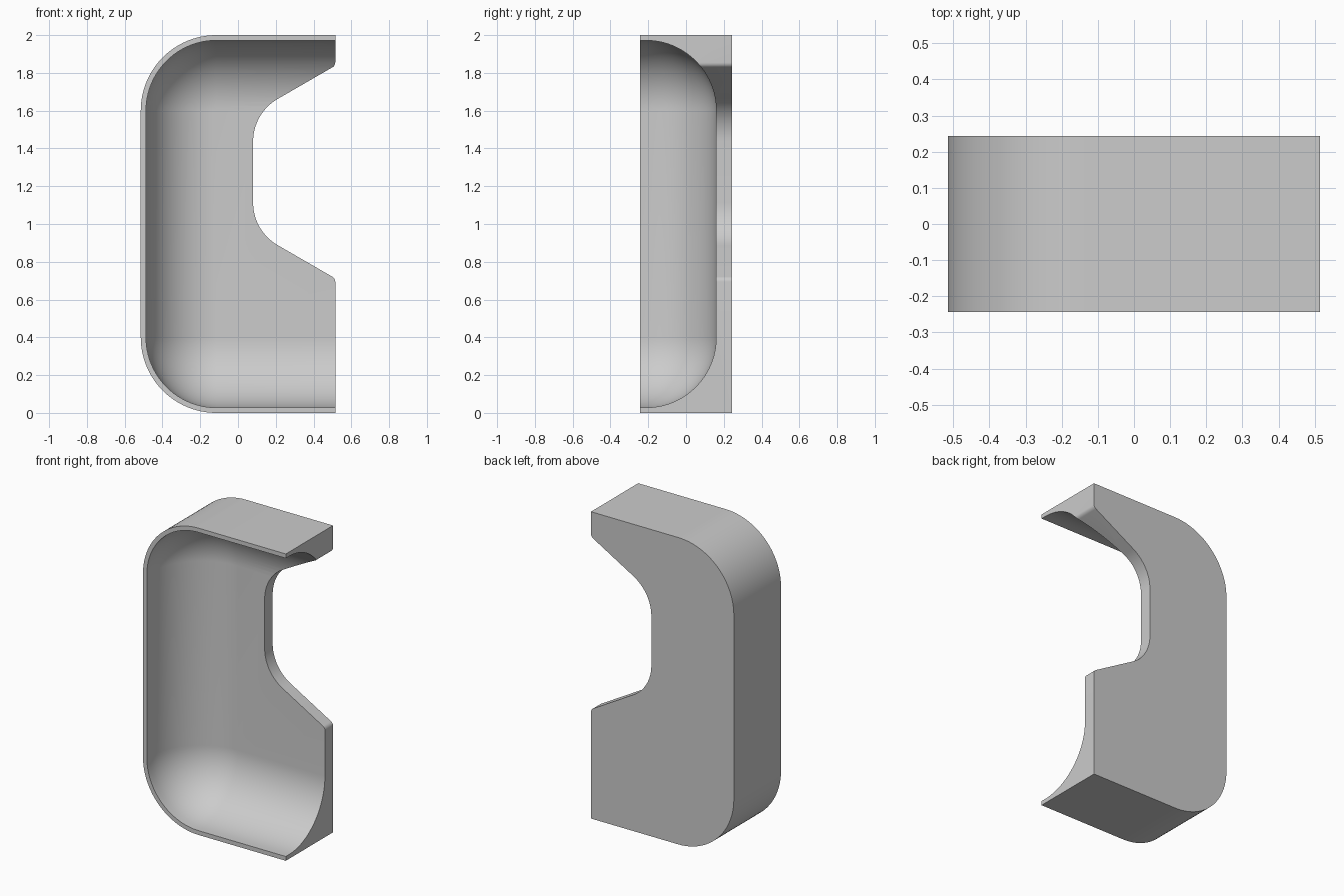
import bpy, bmesh, math
from mathutils import Vector

if "Cube" in bpy.data.objects:
    bpy.data.objects.remove(bpy.data.objects["Cube"], do_unlink=True)

HALF_X, HALF_Y, HEIGHT = 0.515, 0.243, 2.0
CORNER, WALL, FLOOR_Y = 0.4, 0.028, 0.16

grey = bpy.data.materials.new("plain_grey")
grey.use_nodes = True
colour = (0.6, 0.6, 0.6, 1)
grey.diffuse_color = colour
grey.node_tree.nodes["Principled BSDF"].inputs["Base Color"].default_value = colour


def rounded(corners):
    """Outline in x and z from (x, z, radius, steps) corners, each filleted."""
    pts = []
    for i, (x, z, r, steps) in enumerate(corners):
        p = Vector((x, z))
        if not steps:
            pts.append(p)
            continue
        a = (Vector(corners[i - 1][:2]) - p).normalized()
        b = (Vector(corners[(i + 1) % len(corners)][:2]) - p).normalized()
        half = a.angle(b) / 2
        centre = p + (a + b).normalized() * r / math.sin(half)
        start = p + a * r / math.tan(half) - centre
        sweep = math.pi - 2 * half
        sign = 1 if a.x * b.y - a.y * b.x < 0 else -1
        for k in range(steps + 1):
            t = sign * sweep * k / steps
            c, s = math.cos(t), math.sin(t)
            pts.append(centre + Vector((start.x * c - start.y * s,
                                        start.x * s + start.y * c)))
    return pts


def loft(name, rings):
    """Closed solid through (y, outline) rings of equal point count."""
    bm = bmesh.new()
    rows = [[bm.verts.new((p.x, y, p.y)) for p in pts] for y, pts in rings]
    for low, high in zip(rows, rows[1:]):
        for i in range(len(low)):
            bm.faces.new((low[i - 1], low[i], high[i], high[i - 1]))
    bm.faces.new(rows[0])
    bm.faces.new(rows[-1])
    bmesh.ops.remove_doubles(bm, verts=bm.verts, dist=1e-5)
    bmesh.ops.recalc_face_normals(bm, faces=bm.faces)
    mesh = bpy.data.meshes.new(name)
    bm.to_mesh(mesh)
    bm.free()
    mesh.materials.append(grey)
    obj = bpy.data.objects.new(name, mesh)
    bpy.context.collection.objects.link(obj)
    return obj


# Outer block: two rounded corners and the flared notch in the open side
MID, NOTCH_X, NOTCH_H = 1.275, 0.08, 0.312
TIP_H = NOTCH_H + (HALF_X - NOTCH_X) * math.tan(math.radians(30))
outline = rounded([
    (-HALF_X, 0, CORNER, 24),
    (HALF_X, 0, 0, 0),
    (HALF_X, MID - TIP_H, 0.03, 6),
    (NOTCH_X, MID - NOTCH_H, 0.26, 16),
    (NOTCH_X, MID + NOTCH_H, 0.26, 16),
    (HALF_X, MID + TIP_H, 0.03, 6),
    (HALF_X, HEIGHT, 0, 0),
    (-HALF_X, HEIGHT, CORNER, 24),
])
shell = loft("scooped_shell", [(-HALF_Y, outline), (HALF_Y, outline)])

# Scoop: cavity with a full-radius bottom edge, running out of the open side
R = CORNER - WALL


def scoop_ring(inset):
    e = WALL + inset
    r = max(R - inset, 0)
    return rounded([
        (-HALF_X + e, e, r, 24), (HALF_X + 0.2, e, 0, 0),
        (HALF_X + 0.2, HEIGHT - e, 0, 0), (-HALF_X + e, HEIGHT - e, r, 24),
    ])


rings = [(-HALF_Y - 0.1, scoop_ring(0))]
for k in range(25):
    t = math.pi / 2 * k / 24
    rings.append((FLOOR_Y - R + R * math.sin(t), scoop_ring(R * (1 - math.cos(t)))))
cutter = loft("scoop_cutter", rings)
cutter.hide_render = True

# Cut the scoop and bake the result
cut = shell.modifiers.new("scoop", 'BOOLEAN')
cut.operation = 'DIFFERENCE'
cut.solver = 'EXACT'
cut.object = cutter
bpy.ops.object.select_all(action='DESELECT')
shell.select_set(True)
bpy.context.view_layer.objects.active = shell
bpy.ops.object.modifier_apply(modifier=cut.name)
bpy.data.objects.remove(cutter, do_unlink=True)
bpy.ops.object.shade_smooth_by_angle(angle=math.radians(30))
